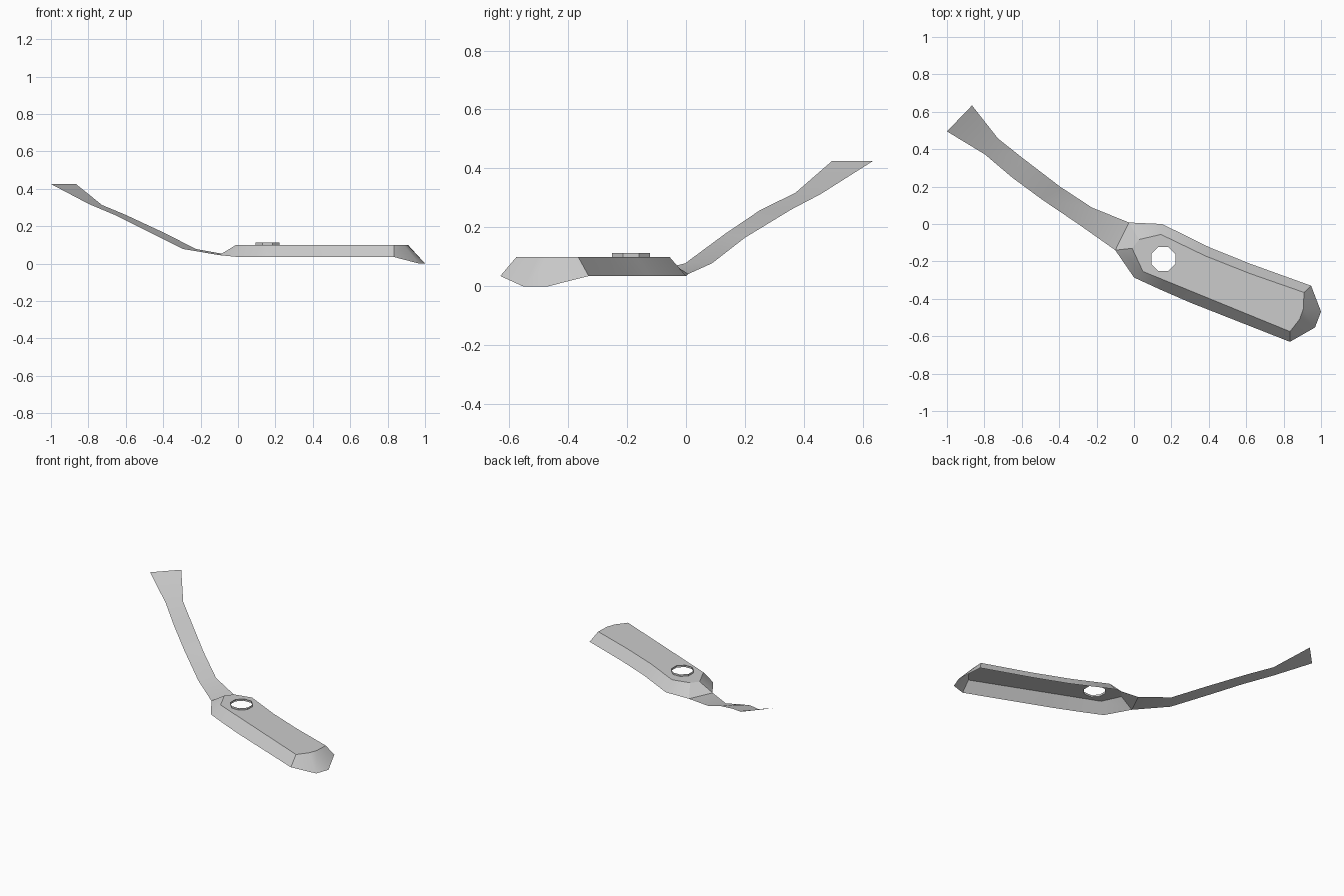
import bpy, bmesh, math

cube = bpy.data.objects.get("Cube")
if cube:
    bpy.data.objects.remove(cube)

metal = bpy.data.materials.new("grey metal")
metal.use_nodes = True
GREY = (0.6, 0.6, 0.6, 1)
metal.diffuse_color = GREY
metal.node_tree.nodes["Principled BSDF"].inputs["Base Color"].default_value = GREY

TOP, HEM, RIM = 0.1, 0.035, 0.113

# Raised plate outline, and the matching lower edge of its skirt
plate = [(0.027, -0.083), (0.144, -0.056), (0.38, -0.17), (0.62, -0.265),
         (0.909, -0.366), (0.905, -0.455), (0.885, -0.51), (0.834, -0.575),
         (0.33, -0.369), (0.166, -0.302), (0.048, -0.254), (-0.01, -0.13)]
skirt = [(-0.027, 0.008, 0.042), (0.15, 0, HEM), (0.406, -0.126, HEM), (0.62, -0.212, HEM),
         (0.947, -0.33, HEM), (1, -0.468, 0), (0.968, -0.553, 0), (0.834, -0.63, HEM),
         (0.3, -0.42, HEM), (0.139, -0.35, HEM), (0, -0.286, HEM), (-0.1, -0.14, 0.045)]
# Tail strip: back edge and front edge, from the plate outwards
tail_back = [(-0.225, 0.088, 0.078), (-0.396, 0.2, 0.165), (-0.6, 0.356, 0.26),
             (-0.727, 0.457, 0.313), (-0.866, 0.634, 0.425)]
tail_front = [(-0.294, -0.003, 0.078), (-0.492, 0.131, 0.177), (-0.652, 0.249, 0.257),
              (-0.797, 0.372, 0.318), (-1, 0.495, 0.425)]


def ring(bm, points):
    return [bm.verts.new(p) for p in points]


def strip(bm, a, b, closed=False):
    """Join two rows of vertices with quads."""
    n = len(a)
    for i in range(n if closed else n - 1):
        j = (i + 1) % n
        bm.faces.new((a[i], a[j], b[j], b[i]))


def loop_edges(bm, verts):
    return [bm.edges.get((v, verts[i - 1])) or bm.edges.new((v, verts[i - 1]))
            for i, v in enumerate(verts)]


def finish(bm, name):
    mesh = bpy.data.meshes.new(name)
    bm.to_mesh(mesh)
    bm.free()
    obj = bpy.data.objects.new(name, mesh)
    mesh.materials.append(metal)
    bpy.context.collection.objects.link(obj)
    bpy.ops.object.select_all(action='DESELECT')
    obj.select_set(True)
    bpy.context.view_layer.objects.active = obj
    bpy.ops.object.shade_smooth_by_angle(angle=math.radians(32))


def hole_points(z):
    return [(0.157 + 0.07 * math.cos(math.pi * (k + 0.5) / 4),
             -0.187 + 0.07 * math.sin(math.pi * (k + 0.5) / 4), z) for k in range(8)]


# Sheet lever: pierced plate, flared skirt and rising tail
bm = bmesh.new()
inner = ring(bm, [(x, y, TOP) for x, y in plate])
outer = ring(bm, skirt)
hole = ring(bm, hole_points(TOP))
bmesh.ops.triangle_fill(bm, use_beauty=True, normal=(0, 0, 1),
                        edges=loop_edges(bm, inner) + loop_edges(bm, hole))
strip(bm, inner, outer, closed=True)
strip(bm, [outer[0]] + ring(bm, tail_back), [outer[11]] + ring(bm, tail_front))
bmesh.ops.recalc_face_normals(bm, faces=bm.faces)
bm.normal_update()
if sum(f.normal.z for f in bm.faces) < 0:
    bmesh.ops.reverse_faces(bm, faces=bm.faces)
finish(bm, "lever")

# Short collar around the hole
bm = bmesh.new()
strip(bm, ring(bm, hole_points(TOP)), ring(bm, hole_points(RIM)), closed=True)
finish(bm, "hole_collar")
